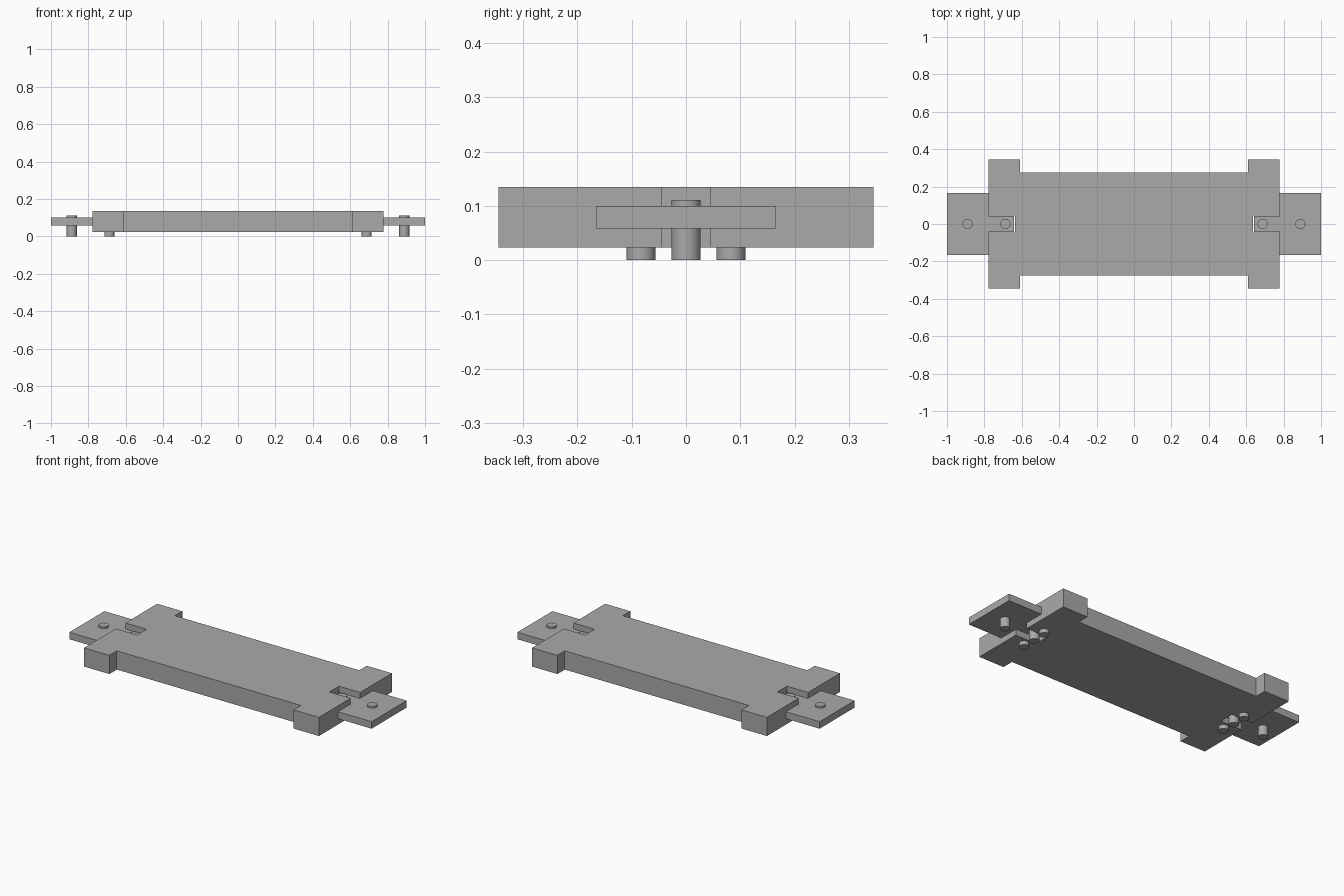
import bpy, bmesh

cube = bpy.data.objects.get("Cube")
if cube:
    bpy.data.objects.remove(cube, do_unlink=True)

GREY = (0.4, 0.4, 0.4, 1)
grey = bpy.data.materials.new("plain_grey")
grey.use_nodes = True
grey.diffuse_color = GREY
grey.node_tree.nodes["Principled BSDF"].inputs["Base Color"].default_value = GREY


def slab(name, outline, bottom, top):
    """Extrude a flat outline upward into a solid."""
    bm = bmesh.new()
    face = bm.faces.new([bm.verts.new((x, y, bottom)) for x, y in outline])
    grown = bmesh.ops.extrude_face_region(bm, geom=[face])["geom"]
    verts = [v for v in grown if isinstance(v, bmesh.types.BMVert)]
    bmesh.ops.translate(bm, verts=verts, vec=(0, 0, top - bottom))
    bmesh.ops.recalc_face_normals(bm, faces=bm.faces)
    mesh = bpy.data.meshes.new(name)
    bm.to_mesh(mesh)
    bm.free()
    obj = bpy.data.objects.new(name, mesh)
    bpy.context.collection.objects.link(obj)
    mesh.materials.append(grey)


def pin(name, x, y, top):
    """Upright round pin standing on the ground."""
    bpy.ops.mesh.primitive_cylinder_add(vertices=32, radius=0.027, depth=top,
                                        location=(x, y, top / 2))
    obj = bpy.context.object
    obj.name = name
    obj.data.materials.append(grey)
    bpy.ops.object.shade_smooth_by_angle()


# Main plate with wide ends and a slot in each end
quarter = [(0.61, 0.275), (0.61, 0.345), (0.777, 0.345), (0.777, 0.045), (0.637, 0.045)]
half = quarter + [(x, -y) for x, y in reversed(quarter)]
slab("main_plate", half + [(-x, y) for x, y in reversed(half)], 0.023, 0.135)

for side, s in (("left", 1), ("right", -1)):
    # Thin end plate with a tongue that sits in the slot
    edge = [(0.642, 0.042), (0.777, 0.042), (0.777, 0.165), (1, 0.165)]
    outline = edge + [(x, -y) for x, y in reversed(edge)]
    slab(side + "_end_plate", [(s * x, y) for x, y in outline], 0.058, 0.1)

    # Pins through the end plate, and short feet under the main plate
    pin(side + "_outer_pin", s * 0.889, 0, 0.111)
    pin(side + "_inner_pin", s * 0.688, 0, 0.111)
    pin(side + "_front_foot", s * 0.688, -0.083, 0.03)
    pin(side + "_back_foot", s * 0.688, 0.083, 0.03)
